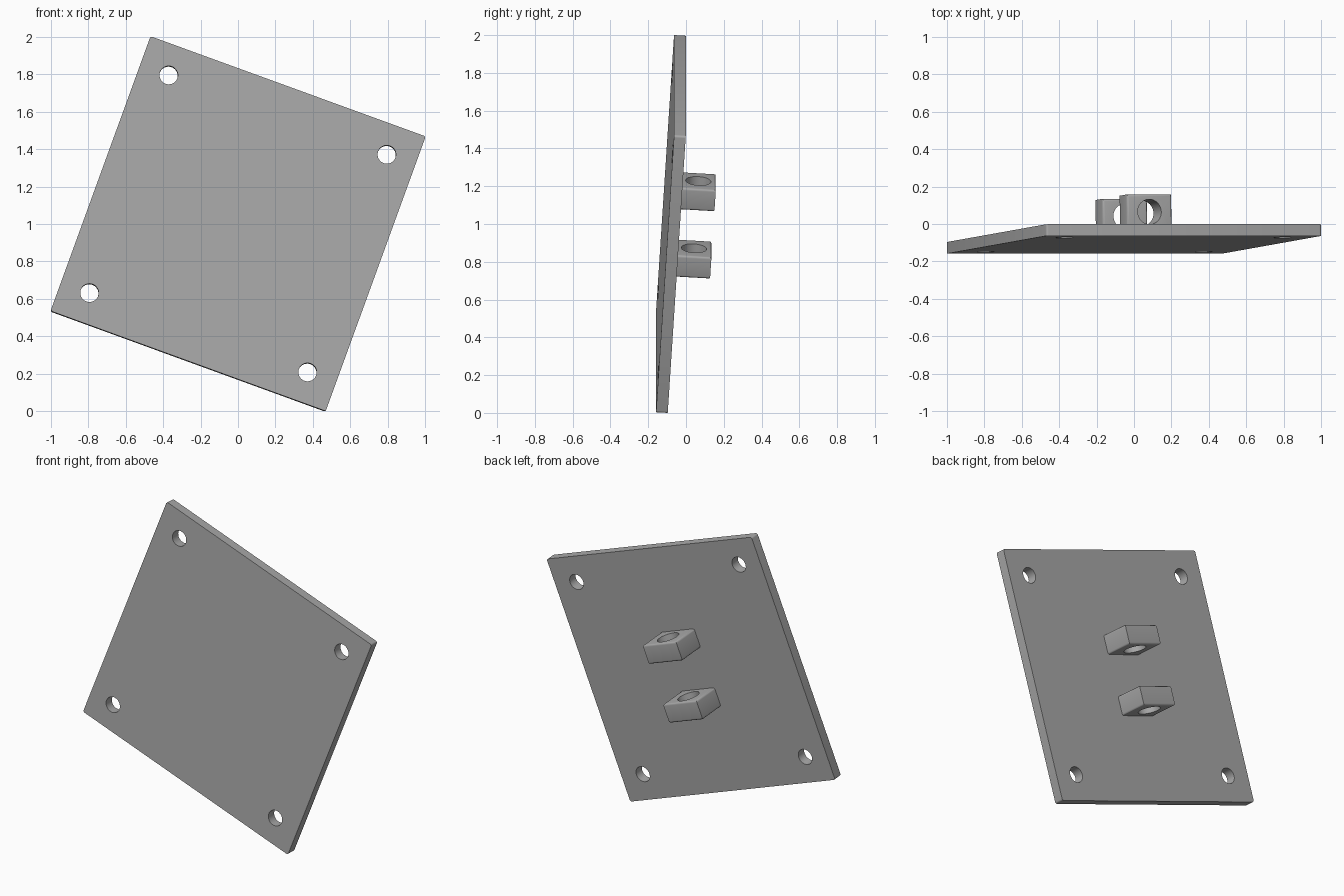
import bpy, bmesh
from math import radians
from mathutils import Matrix, Vector

if "Cube" in bpy.data.objects:
    bpy.data.objects.remove(bpy.data.objects["Cube"], do_unlink=True)

# One grey finish for everything
grey = bpy.data.materials.new("plain grey")
grey.use_nodes = True
colour = (0.4, 0.4, 0.4, 1)
grey.diffuse_color = colour
grey.node_tree.nodes["Principled BSDF"].inputs["Base Color"].default_value = colour

SIDE, THICK, FILLET = 1.565, 0.062, 0.012
HOLE_AT, HOLE_R = 0.62, 0.049
LUG_W, LUG_H, LUG_OUT, LUG_AT, BORE_R = 0.255, 0.122, 0.223, 0.19, 0.067

# The assembly leans back slightly, then rolls in its own plane
POSE = (Matrix.Translation((0, -0.08, 1)) @ Matrix.Rotation(radians(20), 4, "Y")
        @ Matrix.Rotation(radians(-3.5), 4, "X"))


def add_object(name, bm):
    mesh = bpy.data.meshes.new(name)
    bm.to_mesh(mesh)
    bm.free()
    mesh.materials.append(grey)
    obj = bpy.data.objects.new(name, mesh)
    bpy.context.collection.objects.link(obj)
    return obj


def rounded_box(name, size, centre, axis):
    """Box whose edges selected by the axis rule are filleted."""
    bm = bmesh.new()
    bmesh.ops.create_cube(bm, size=1, matrix=Matrix.Translation(centre) @ Matrix.Diagonal((*size, 1)))
    edges = [e for e in bm.edges if axis((e.verts[1].co - e.verts[0].co).normalized())]
    bmesh.ops.bevel(bm, geom=edges, offset=FILLET, segments=4, profile=0.5, affect="EDGES")
    return add_object(name, bm)


def drill(obj, centres, radius, depth, turn):
    """Cut round holes through an object."""
    bm = bmesh.new()
    for c in centres:
        bmesh.ops.create_cone(bm, cap_ends=True, segments=48, radius1=radius, radius2=radius,
                              depth=depth, matrix=Matrix.Translation(c) @ turn)
    cutter = add_object("hole_cutter", bm)
    cutter.hide_render = True
    mod = obj.modifiers.new("holes", "BOOLEAN")
    mod.operation, mod.solver, mod.object = "DIFFERENCE", "EXACT", cutter
    bpy.context.view_layer.update()
    bpy.context.view_layer.objects.active = obj
    bpy.ops.object.modifier_apply(modifier=mod.name)
    bpy.data.objects.remove(cutter, do_unlink=True)


# Square plate with rounded corners and four mounting holes
plate = rounded_box("mounting_plate", (SIDE, THICK, SIDE), (0, 0, 0), lambda d: abs(d.y) > 0.9)
corners = [Vector((x * HOLE_AT, 0, z * HOLE_AT)) for x in (-1, 1) for z in (-1, 1)]
drill(plate, corners, HOLE_R, THICK * 3, Matrix.Rotation(radians(90), 4, "X"))
parts = [plate]

# Two bored lugs on the back, filleted around their bored faces
base = 0.01
for name, z in (("upper_lug", LUG_AT), ("lower_lug", -LUG_AT)):
    lug = rounded_box(name, (LUG_W, LUG_OUT - base, LUG_H),
                      (0, (LUG_OUT + base) / 2, z), lambda d: abs(d.z) < 0.1)
    drill(lug, [Vector((0, 0.13, z))], BORE_R, LUG_H * 2, Matrix.Identity(4))
    parts.append(lug)

# Pose and shade everything
bpy.ops.object.select_all(action="DESELECT")
for obj in parts:
    obj.data.transform(POSE)
    obj.select_set(True)
bpy.context.view_layer.objects.active = plate
bpy.ops.object.shade_smooth_by_angle(angle=radians(35))
